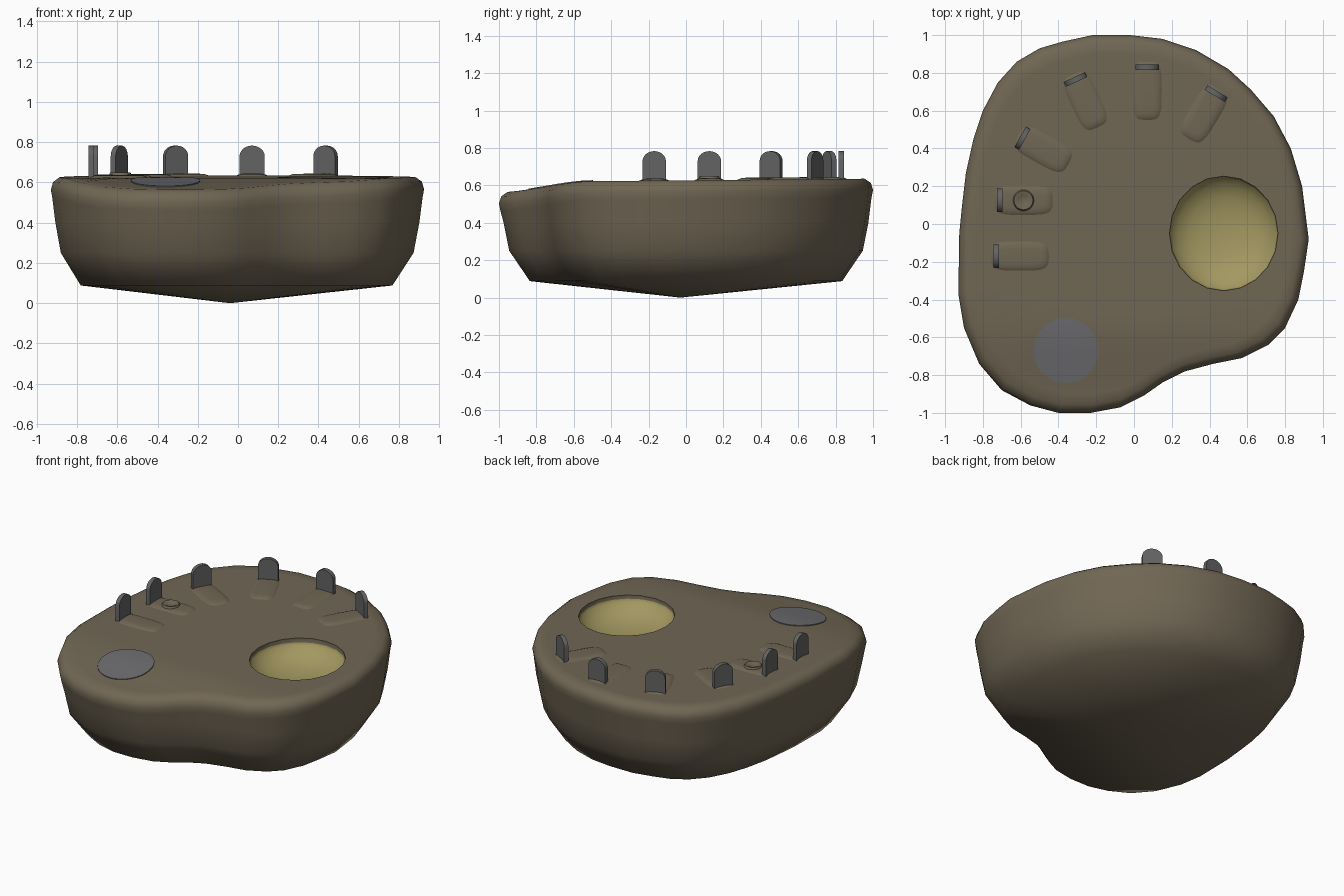
import bpy, bmesh, math
from mathutils import Vector, Matrix

if "Cube" in bpy.data.objects:
    bpy.data.objects.remove(bpy.data.objects["Cube"])


def material(name, rgb):
    m = bpy.data.materials.new(name)
    m.diffuse_color = (*rgb, 1)
    m.use_nodes = True
    m.node_tree.nodes["Principled BSDF"].inputs["Base Color"].default_value = m.diffuse_color
    return m


MUD = material("mud_brown", (0.162, 0.133, 0.088))
SAND = material("sand_yellow", (0.37, 0.315, 0.12))
STONE = material("stone_grey", (0.125, 0.125, 0.128))
PLATE = material("plate_grey", (0.15, 0.15, 0.158))


def finish(bm, name, mats, angle=40):
    bmesh.ops.recalc_face_normals(bm, faces=bm.faces)
    me = bpy.data.meshes.new(name)
    bm.to_mesh(me)
    bm.free()
    ob = bpy.data.objects.new(name, me)
    bpy.context.collection.objects.link(ob)
    for m in mats:
        me.materials.append(m)
    smooth(ob, angle)
    return ob


def smooth(ob, angle):
    bpy.ops.object.select_all(action='DESELECT')
    ob.select_set(True)
    bpy.context.view_layer.objects.active = ob
    bpy.ops.object.shade_smooth_by_angle(angle=math.radians(angle))


def loft(rings, start=None, end=None):
    """Skin a stack of equal point rings; close each end with a fan or an n-gon."""
    bm = bmesh.new()
    vs = [[bm.verts.new(p) for p in r] for r in rings]
    n = len(vs[0])
    for a, b in zip(vs, vs[1:]):
        for i in range(n):
            bm.faces.new((a[i], a[(i + 1) % n], b[(i + 1) % n], b[i]))
    for ring, tip in ((vs[0], start), (vs[-1], end)):
        if tip == "flat":
            bm.faces.new(ring)
        elif tip is not None:
            t = bm.verts.new(tip)
            for i in range(n):
                bm.faces.new((ring[i], ring[(i + 1) % n], t))
    return bm


def ground(x, y):
    """Height of the top: nearly level, dipping towards the front."""
    t = max(0, min(1, (y + 1) / 0.5))
    t = t * t * (3 - 2 * t)
    return 0.563 + 0.055 * t + 0.009 * (y + 1)


# island body: outline scaled into rings from the underside to the top
outline = [(-.22, 1), (-.02, 1), (.15, .98), (.33, .92), (.5, .82), (.62, .71), (.74, .57),
           (.83, .4), (.89, .2), (.925, -.08), (.9, -.25), (.87, -.4), (.8, -.55), (.71, -.64),
           (.57, -.71), (.42, -.74), (.27, -.78), (.15, -.84), (.05, -.91), (-.07, -.97),
           (-.23, -1), (-.4, -1), (-.55, -.96), (-.7, -.88), (-.82, -.74), (-.9, -.55),
           (-.93, -.37), (-.925, -.05), (-.91, .1), (-.89, .27), (-.85, .45), (-.8, .6),
           (-.72, .75), (-.62, .86), (-.5, .93), (-.38, .965)]
CX, CY = -0.03, 0.0


def scaled(s, zf):
    pts = [(CX + (x - CX) * s, CY + (y - CY) * s) for x, y in outline]
    return [(x, y, zf(x, y)) for x, y in pts]


rings = [scaled(s, lambda x, y, z=z: z) for s, z in ((.835, .088), (.945, .25), (.975, .4))]
for s, drop in ((.992, .1), (1, .06), (.988, .022), (.955, 0)):
    rings.append(scaled(s, lambda x, y, d=drop: ground(x, y) - d))
for k in range(17):
    rings.append(scaled(.9 - k * .05, ground))
bm = loft(rings, (-.04, -.03, 0), (CX, CY, ground(CX, CY)))
island = finish(bm, "island_body", [MUD, SAND], 60)

# sandy pool: short mud wall over a shallow sand bowl, cut from the top
N = 20
levels = [(1, .75), (1, .6), (.97, .585), (.85, .55), (.65, .52), (.4, .503), (.15, .496)]
bm = loft([[(.475 + .287 * r * math.cos(math.tau * i / N), -.05 + .303 * r * math.sin(math.tau * i / N), z)
            for i in range(N)] for r, z in levels], "flat", (.475, -.05, .495))
for f in bm.faces:
    f.material_index = 1 if f.calc_center_median().z < .597 else 0
cutter = finish(bm, "pool_cutter", [MUD, SAND])
mod = island.modifiers.new("pool", 'BOOLEAN')
mod.object, mod.operation, mod.solver = cutter, 'DIFFERENCE', 'EXACT'
bpy.context.view_layer.objects.active = island
bpy.ops.object.modifier_apply(modifier="pool")
bpy.data.objects.remove(cutter)
smooth(island, 60)


# headstones with a low earth mound on the inner side of each
def headstone(x, y, angle):
    w, t = .0625, .014
    prof = [(-w, 0), (w, 0)] + [(w * math.cos(a), .115 + w * .85 * math.sin(a))
                                for a in (math.pi * i / 12 for i in range(13))]
    rot = Matrix.Rotation(math.radians(angle), 3, 'Z')
    base = Vector((x, y, .615))
    bm = loft([[base + rot @ Vector((px, s * t, pz)) for px, pz in prof] for s in (-1, 1)],
              "flat", "flat")
    finish(bm, "headstone", [STONE], 30)


def mound(x, y, angle):
    rot = Matrix.Rotation(math.radians(angle), 3, 'Z')
    rings = []
    for inset, h in ((0, -.008), (.015, .003), (.03, .009), (.05, .011)):
        ring = []
        for i in range(32):
            a = math.tau * i / 32
            c, s = math.cos(a), math.sin(a)
            px = (.088 - inset) * math.copysign(abs(c) ** .5, c)
            py = (.165 - inset) * math.copysign(abs(s) ** .5, s) - .125
            p = rot @ Vector((px, py, 0)) + Vector((x, y, 0))
            ring.append((p.x, p.y, ground(p.x, p.y) + h))
        rings.append(ring)
    finish(loft(rings, None, "flat"), "grave_mound", [MUD], 60)


for x, y, angle in ((-.73, -.17, 90), (-.71, .125, 90), (-.59, .455, 61),
                    (-.31, .765, 25), (.07, .83, 0), (.435, .69, -31)):
    headstone(x, y, angle)
    mound(x, y, angle)


# round parts that follow the ground: (radius, height above ground) rings
def ground_disc(name, x, y, prof, mat, n):
    rings = []
    for r, h in prof:
        pts = [(x + r * math.cos(math.tau * i / n), y + r * math.sin(math.tau * i / n)) for i in range(n)]
        rings.append([(px, py, ground(px, py) + h) for px, py in pts])
    finish(loft(rings, None, (x, y, ground(x, y) + prof[-1][1])), name, [mat], 40)


ground_disc("round_plate", -.36, -.67, [(.172, -.003), (.172, .005), (.12, .005), (.06, .005)], PLATE, 32)
ground_disc("burrow_lip", -.585, .125, [(.057, .008), (.05, .022), (.04, .022), (.025, .013)], MUD, 20)
